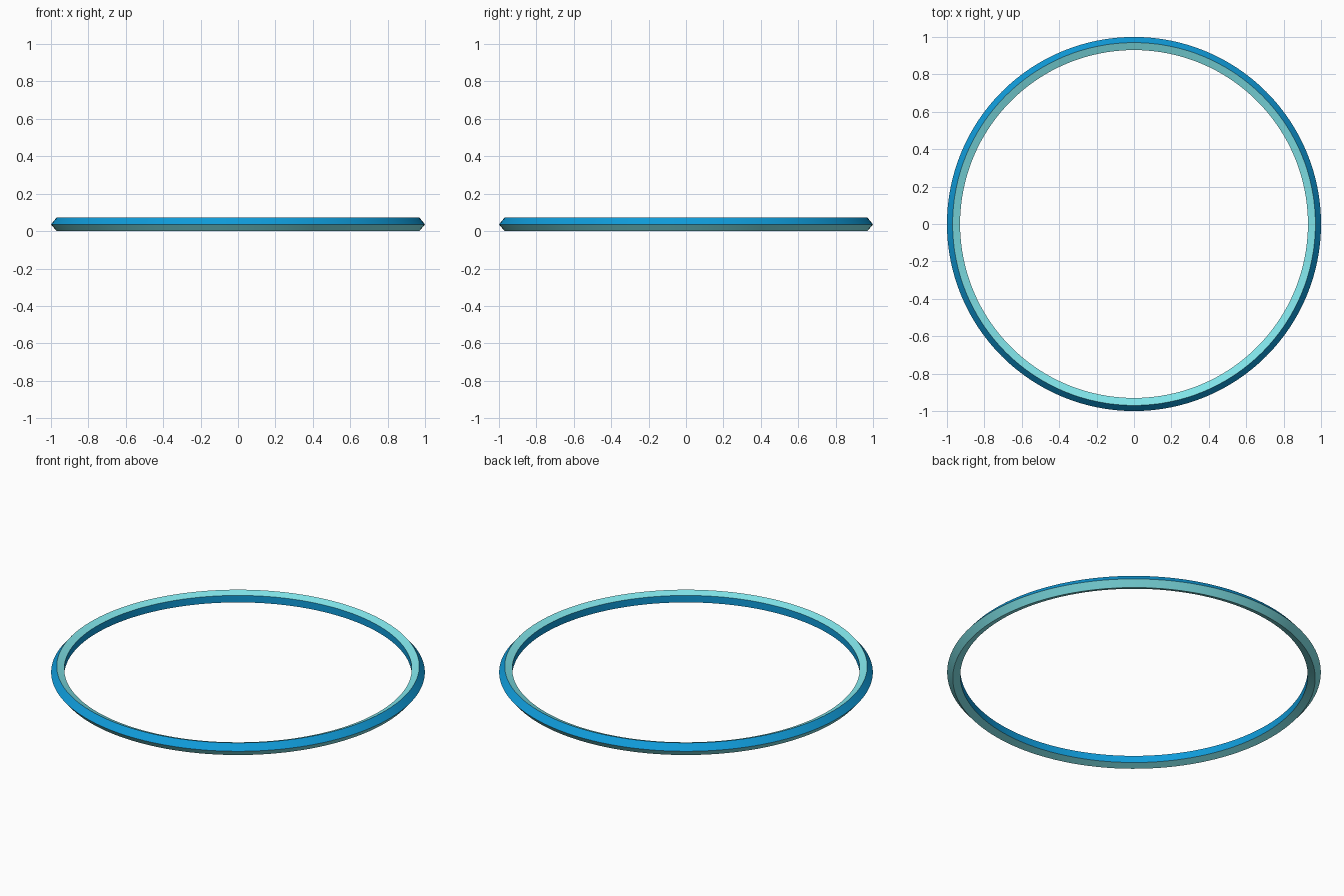
import bpy, bmesh
from math import cos, sin, pi

if "Cube" in bpy.data.objects:
    bpy.data.objects.remove(bpy.data.objects["Cube"])

SEGMENTS = 128

def material(name, color):
    mat = bpy.data.materials.new(name)
    mat.diffuse_color = color
    mat.use_nodes = True
    mat.node_tree.nodes["Principled BSDF"].inputs["Base Color"].default_value = mat.diffuse_color
    return mat

blue = material("deep_blue", (0.005, 0.33, 0.70, 1))
aqua = material("pale_aqua", (0.22, 0.78, 0.82, 1))

# Cross-section (radius, height), counter-clockwise from the outer edge
profile = [(1.0, 0.036), (0.97, 0.072), (0.93, 0.0565), (0.93, 0.0155), (0.97, 0.0)]
# Colour of the face after each profile point: outer upper, top, inner wall, base, outer lower
face_mats = [0, 1, 0, 1, 1]

# Revolve the cross-section into a closed ring
bm = bmesh.new()
rings = []
for i in range(SEGMENTS):
    a = 2 * pi * i / SEGMENTS
    rings.append([bm.verts.new((r * cos(a), r * sin(a), z)) for r, z in profile])
n = len(profile)
for i in range(SEGMENTS):
    here, there = rings[i], rings[(i + 1) % SEGMENTS]
    for j in range(n):
        k = (j + 1) % n
        face = bm.faces.new((here[j], there[j], there[k], here[k]))
        face.material_index = face_mats[j]
bmesh.ops.recalc_face_normals(bm, faces=bm.faces[:])

mesh = bpy.data.meshes.new("ring_band")
bm.to_mesh(mesh)
bm.free()
mesh.materials.append(blue)
mesh.materials.append(aqua)
ring = bpy.data.objects.new("ring_band", mesh)
bpy.context.collection.objects.link(ring)

# Smooth around the ring, crisp profile edges
bpy.context.view_layer.objects.active = ring
ring.select_set(True)
bpy.ops.object.shade_smooth_by_angle(angle=pi / 9)
